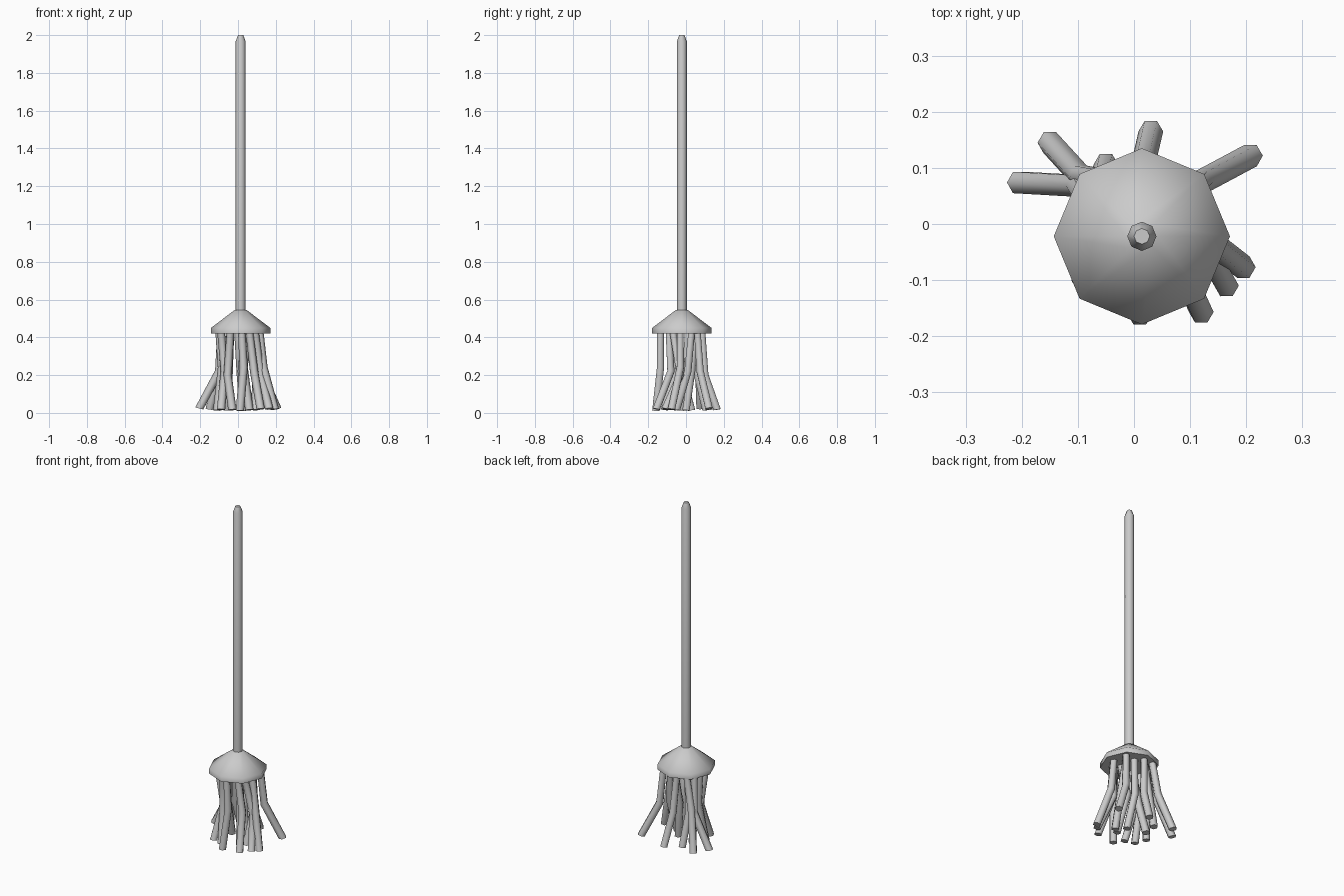
import bpy, bmesh, math
from mathutils import Vector

if "Cube" in bpy.data.objects:
    bpy.data.objects.remove(bpy.data.objects["Cube"])

CX, CY = 0.014, -0.022   # axis of handle and head


def make_tube(name, rings, sides):
    """Skin rings (centre, direction, radius) into a closed tube."""
    bm = bmesh.new()
    loops = []
    for centre, direction, radius in rings:
        rot = Vector((0, 0, 1)).rotation_difference(Vector(direction).normalized())
        loop = []
        for i in range(sides):
            a = 2 * math.pi * i / sides
            p = rot @ Vector((radius * math.cos(a), radius * math.sin(a), 0))
            loop.append(bm.verts.new(Vector(centre) + p))
        loops.append(loop)
    for a, b in zip(loops, loops[1:]):
        for i in range(sides):
            j = (i + 1) % sides
            bm.faces.new((a[i], a[j], b[j], b[i]))
    bm.faces.new(loops[0])
    bm.faces.new(loops[-1])
    bmesh.ops.recalc_face_normals(bm, faces=bm.faces)
    mesh = bpy.data.meshes.new(name)
    bm.to_mesh(mesh)
    bm.free()
    obj = bpy.data.objects.new(name, mesh)
    bpy.context.collection.objects.link(obj)
    bpy.ops.object.select_all(action='DESELECT')
    obj.select_set(True)
    bpy.context.view_layer.objects.active = obj
    bpy.ops.object.shade_smooth_by_angle(angle=math.radians(70))
    return obj


def turned(name, profile):
    return make_tube(name, [((CX, CY, z), (0, 0, 1), r) for r, z in profile], 8)


# Handle with tapered tip
turned("handle", [(0.026, 0.53), (0.026, 1.968), (0.014, 2.0)])

# Conical head
turned("mop_head", [(0.157, 0.42), (0.157, 0.45), (0.03, 0.546)])

# Strands: x, y at the top, at the bend and at the loose end
strands = [
    (-.09, .05, -.10, .068, -.205, .074),
    (-.06, .08, -.095, .085, -.15, .145),
    (.00, .085, .015, .10, .03, .165),
    (.105, .06, .12, .075, .208, .122),
    (.115, -.03, .135, -.03, .195, -.077),
    (.09, -.07, .12, -.03, .165, -.11),
    (.06, -.09, .085, -.08, .12, -.157),
    (.02, -.135, .03, -.135, .01, -.16),
    (-.04, -.09, -.055, -.06, -.03, -.115),
    (-.09, -.06, -.07, -.035, -.09, -.10),
    (-.10, .01, -.085, .005, -.11, -.03),
    (-.04, .04, -.06, .06, -.05, .106),
    (.04, .05, .02, .03, .05, .00),
    (.05, -.05, .03, -.02, .06, -.07),
    (-.04, -.06, -.05, -.02, -.06, .03),
    (.08, .03, .10, .01, .09, -.05),
]
for n, (x0, y0, x1, y1, x2, y2) in enumerate(strands, 1):
    spread = math.hypot(x2 - x1, y2 - y1)
    top = Vector((x0, y0, 0.43))
    mid = Vector((x1, y1, 0.20 + 0.02 * (n % 3)))
    end = Vector((x2, y2, 0.006 + 0.17 * spread))
    up, low = (top - mid).normalized(), (mid - end).normalized()
    cut = low + Vector((0, 0, 1))   # loose ends are cut closer to level
    make_tube(f"strand_{n:02d}",
              [(end, cut, 0.022), (mid, up + low, 0.022), (top, (0, 0, 1), 0.02)], 6)
